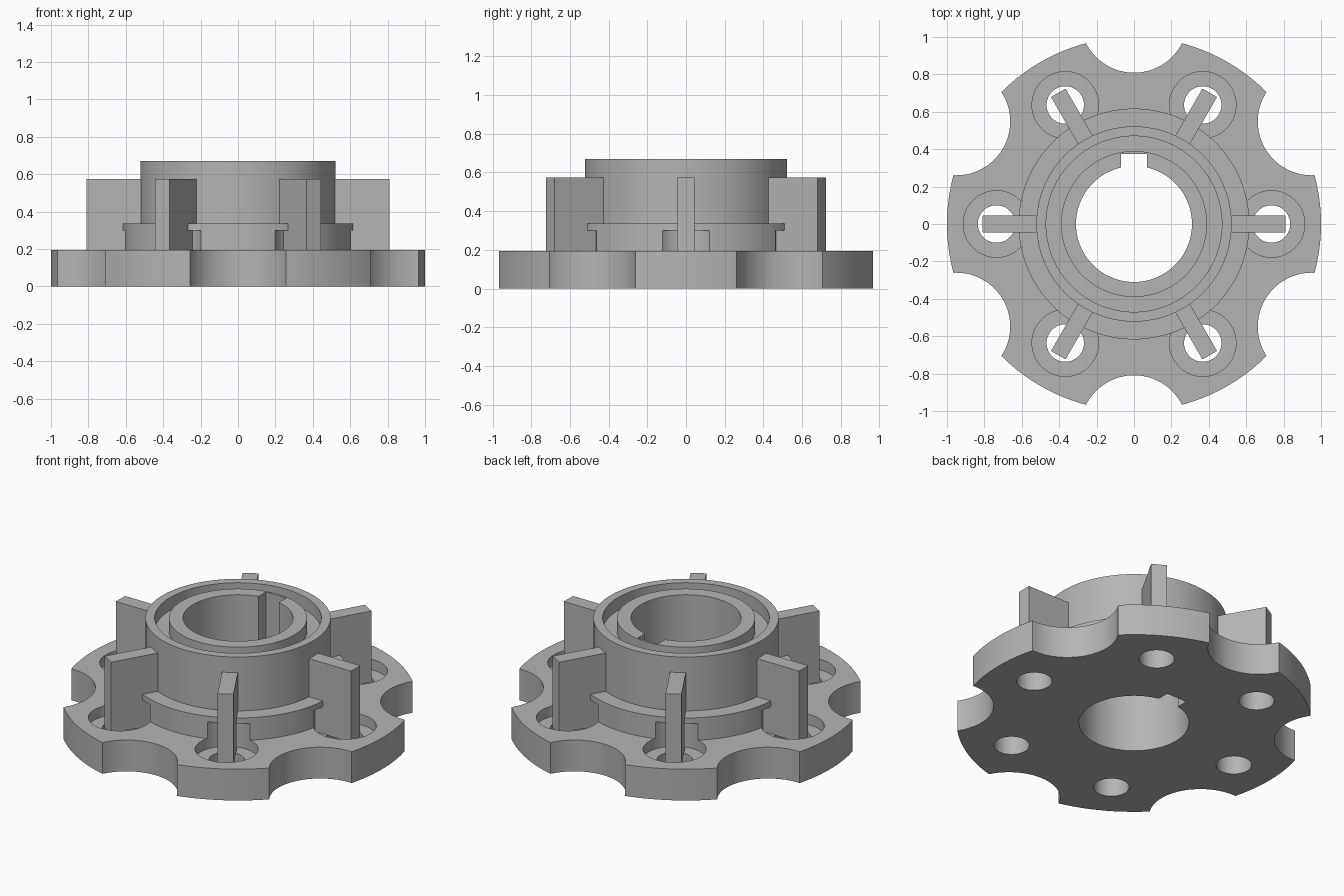
import bpy, bmesh, math
from mathutils import Matrix

if "Cube" in bpy.data.objects:
    bpy.data.objects.remove(bpy.data.objects["Cube"], do_unlink=True)

# Single plain grey
grey = bpy.data.materials.new("plain_grey")
grey.use_nodes = True
COLOUR = (0.46, 0.46, 0.46, 1)
grey.diffuse_color = COLOUR
grey.node_tree.nodes["Principled BSDF"].inputs["Base Color"].default_value = COLOUR

FLANGE_TOP, SEAT_Z, STEP_TOP, FIN_TOP, HUB_TOP = 0.195, 0.13, 0.335, 0.573, 0.67
BOLT_RADIUS = 0.735


def new_object(name, bm):
    mesh = bpy.data.meshes.new(name)
    bmesh.ops.recalc_face_normals(bm, faces=bm.faces)
    bm.to_mesh(mesh)
    bm.free()
    mesh.materials.append(grey)
    obj = bpy.data.objects.new(name, mesh)
    bpy.context.collection.objects.link(obj)
    return obj


def lathe(name, profile, steps=128):
    """Spin a closed (radius, z) profile around the z axis."""
    bm = bmesh.new()
    rings = []
    for i in range(steps):
        a = 2 * math.pi * i / steps
        rings.append([bm.verts.new((r * math.cos(a), r * math.sin(a), z)) for r, z in profile])
    n = len(profile)
    for i in range(steps):
        p, q = rings[i], rings[(i + 1) % steps]
        for j in range(n):
            k = (j + 1) % n
            bm.faces.new((p[j], q[j], q[k], p[k]))
    return new_object(name, bm)


def six_cylinders(name, distance, radius, z0, z1, start, segments=64):
    bm = bmesh.new()
    for i in range(6):
        turn = Matrix.Rotation(math.radians(start + 60 * i), 4, 'Z')
        place = Matrix.Translation((distance, 0, (z0 + z1) / 2))
        bmesh.ops.create_cone(bm, cap_ends=True, segments=segments, radius1=radius,
                              radius2=radius, depth=z1 - z0, matrix=turn @ place)
    return new_object(name, bm)


def box(name, x0, x1, y0, y1, z0, z1, angle=0):
    bm = bmesh.new()
    place = Matrix.Translation(((x0 + x1) / 2, (y0 + y1) / 2, (z0 + z1) / 2))
    size = Matrix.Diagonal((x1 - x0, y1 - y0, z1 - z0, 1))
    bmesh.ops.create_cube(bm, size=1,
                          matrix=Matrix.Rotation(math.radians(angle), 4, 'Z') @ place @ size)
    return new_object(name, bm)


# Flange, stepped hub, ring groove and bore in one turned profile
body = lathe("flanged_hub", [
    (0.31, 0), (1, 0), (1, FLANGE_TOP), (0.617, FLANGE_TOP), (0.617, STEP_TOP),
    (0.522, STEP_TOP), (0.522, HUB_TOP), (0.47, HUB_TOP), (0.47, HUB_TOP - 0.08),
    (0.39, HUB_TOP - 0.08), (0.39, HUB_TOP), (0.31, HUB_TOP)])

# Rim scallops, bolt holes, counterbores and keyway
cutters = [
    six_cylinders("scallop_cutter", 1.097, 0.288, -0.1, 0.3, 30, 96),
    six_cylinders("bolt_hole_cutter", BOLT_RADIUS, 0.1, -0.1, 0.3, 0),
    six_cylinders("counterbore_cutter", BOLT_RADIUS, 0.178, SEAT_Z, 0.3, 0),
    box("keyway_cutter", -0.07, 0.07, 0.2, 0.375, -0.1, 0.8),
]
for cutter in cutters:
    cutter.hide_render = True
    mod = body.modifiers.new(cutter.name, 'BOOLEAN')
    mod.operation = 'DIFFERENCE'
    mod.solver = 'EXACT'
    mod.object = cutter

# Bake the cuts and discard the cutters
bpy.context.view_layer.update()
graph = bpy.context.evaluated_depsgraph_get()
cut_mesh = bpy.data.meshes.new_from_object(body.evaluated_get(graph))
body.modifiers.clear()
body.data = cut_mesh
for cutter in cutters:
    bpy.data.objects.remove(cutter, do_unlink=True)

# Smooth round walls, sharp edges
bpy.ops.object.select_all(action='DESELECT')
body.select_set(True)
bpy.context.view_layer.objects.active = body
bpy.ops.object.shade_smooth_by_angle(angle=math.radians(30))

# Radial fins standing over the bolt holes
for i in range(6):
    box(f"radial_fin_{i + 1}", 0.49, 0.81, -0.045, 0.045, SEAT_Z, FIN_TOP, 60 * i)
